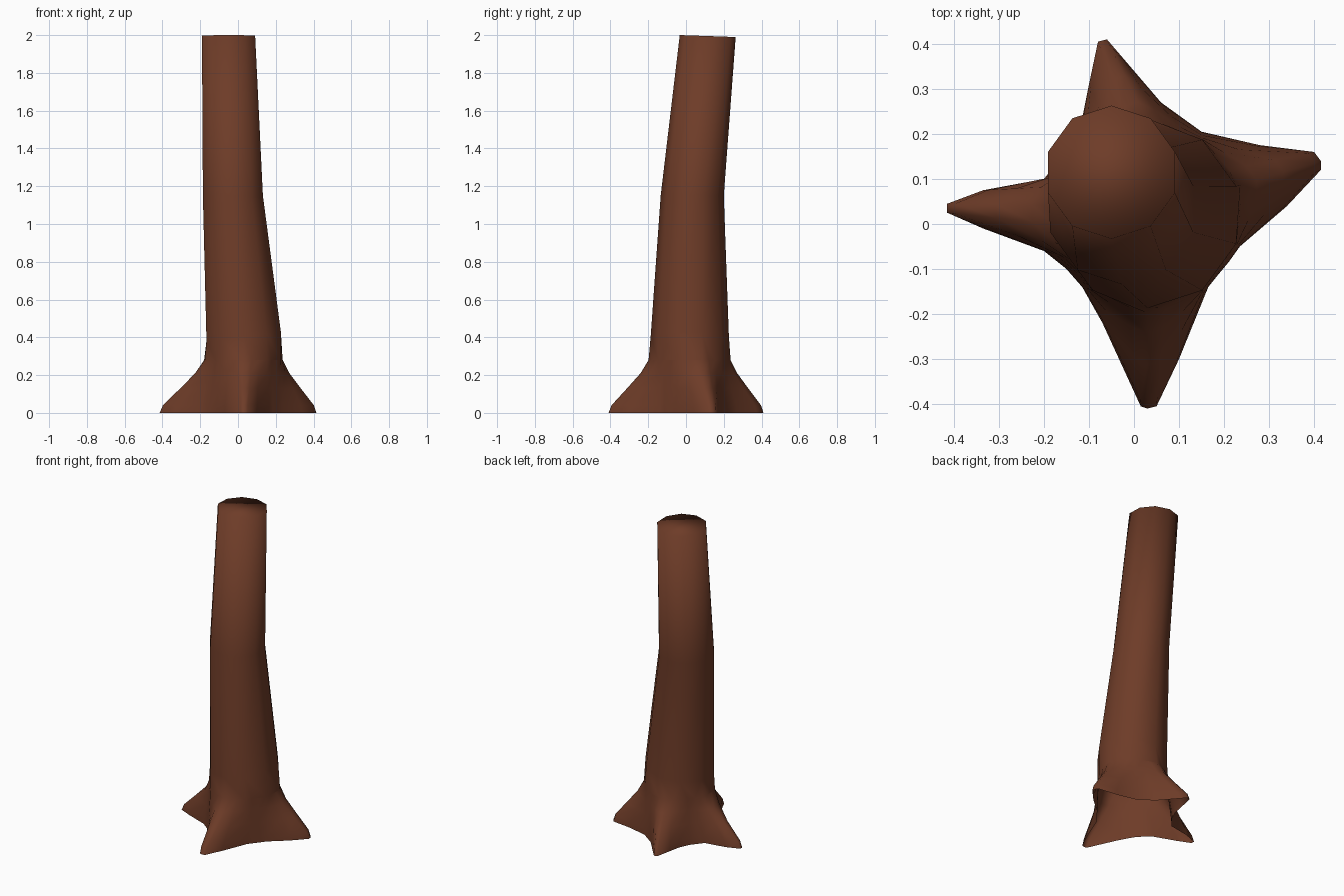
import bpy, bmesh, math

if "Cube" in bpy.data.objects:
    bpy.data.objects.remove(bpy.data.objects["Cube"])

# Footprint of the flared roots, counter-clockwise, three points per trunk side
FOOT = [(.415, .14), (.40, .16), (.28, .175), (.15, .205), (.06, .27), (-.03, .375),
        (-.06, .41), (-.08, .405), (-.10, .31), (-.115, .235), (-.145, .17), (-.20, .10),
        (-.335, .075), (-.415, .045), (-.415, .025), (-.335, -.01), (-.20, -.06), (-.15, -.10),
        (-.115, -.14), (-.07, -.22), (.015, -.405), (.03, -.41), (.05, -.405), (.10, -.30),
        (.165, -.14), (.185, -.115), (.21, -.085), (.235, -.05), (.34, .04), (.415, .12)]
# Height and how much of the root flare is left there
FLARE = [(0, 1), (.04, .93), (.13, .56), (.21, .24), (.28, .05)]
SIDES = 10


def trunk_point(k, cx, cy, r):
    a = math.radians(18 + 36 * k)
    return cx + r * math.cos(a), cy + r * math.sin(a)


def bridge(bm, low, up):
    n = len(low)
    for i in range(n):
        bm.faces.new((low[i], low[(i + 1) % n], up[(i + 1) % n], up[i]))


bm = bmesh.new()

# Root flare: footprint blending into the ten-sided trunk
rings = []
for z, f in FLARE:
    ring = []
    for i, (x, y) in enumerate(FOOT):
        k, t = divmod(i, 3)
        ax, ay = trunk_point(k, .03, .02, .207)
        bx, by = trunk_point(k + 1, .03, .02, .207)
        tx, ty = ax + (bx - ax) * t / 3, ay + (by - ay) * t / 3
        ring.append(bm.verts.new((tx + (x - tx) * f, ty + (y - ty) * f, z)))
    rings.append(ring)
for low, up in zip(rings, rings[1:]):
    bridge(bm, low, up)

# Leaning trunk: centre, radius, height, tilt in x and y
trunk = []
for cx, cy, r, z, sx, sy in [(.03, .02, .207, .405, .12, 0),
                             (-.027, .033, .167, 1.15, 0, 0),
                             (-.05, .115, .148, 1.995, 0, -.035)]:
    ring = []
    for k in range(SIDES):
        x, y = trunk_point(k, cx, cy, r)
        ring.append(bm.verts.new((x, y, z + sx * (x - cx) + sy * (y - cy))))
    trunk.append(ring)
for low, up in zip(trunk, trunk[1:]):
    bridge(bm, low, up)

# Join flare to trunk, three flare edges per trunk side
last = rings[-1]
for k in range(SIDES):
    low = [last[(3 * k + j) % 30] for j in range(4)]
    bm.faces.new(low + [trunk[0][(k + 1) % SIDES], trunk[0][k]])

# Cut top; the underside stays open
bm.faces.new(trunk[-1])
bm.normal_update()
for f in bm.faces:
    f.smooth = True

mesh = bpy.data.meshes.new("tree_trunk")
bm.to_mesh(mesh)
bm.free()
bark = bpy.data.materials.new("bark_brown")
bark.diffuse_color = (.155, .045, .021, 1)
bark.use_nodes = True
bark.node_tree.nodes["Principled BSDF"].inputs["Base Color"].default_value = bark.diffuse_color
mesh.materials.append(bark)
obj = bpy.data.objects.new("tree_trunk", mesh)
bpy.context.collection.objects.link(obj)
